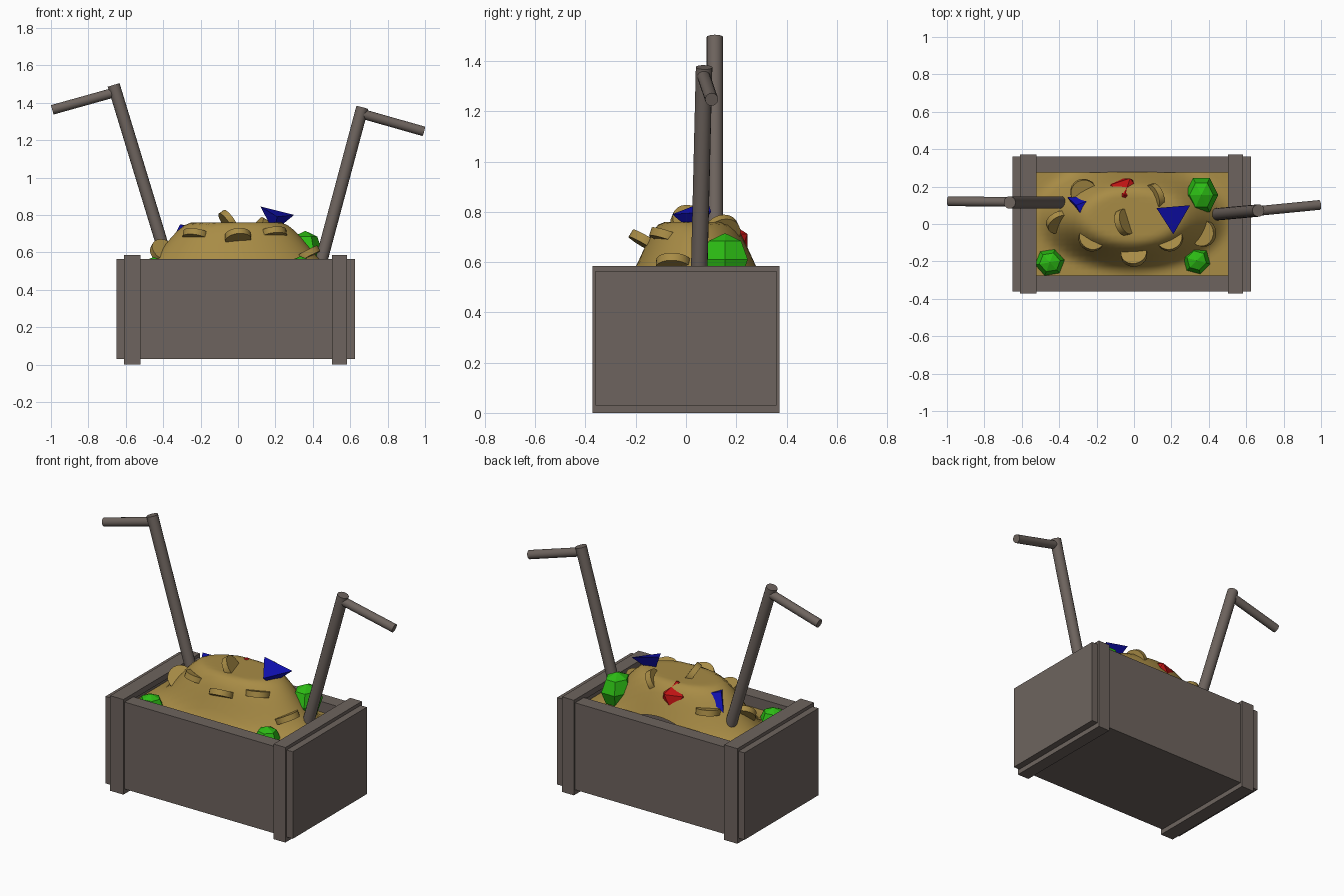
import bpy, bmesh, math
from mathutils import Vector, Matrix

if "Cube" in bpy.data.objects:
    bpy.data.objects.remove(bpy.data.objects["Cube"])


def material(name, rgb):
    m = bpy.data.materials.new(name)
    m.diffuse_color = (*rgb, 1)
    m.use_nodes = True
    m.node_tree.nodes["Principled BSDF"].inputs["Base Color"].default_value = m.diffuse_color
    return m


WOOD = material("grey brown wood", (0.155, 0.127, 0.112))
GOLD = material("gold", (0.39, 0.26, 0.06))
RED = material("red gem", (0.5, 0.006, 0.006))
GREEN = material("green gem", (0.025, 0.5, 0.007))
BLUE = material("blue gem", (0.005, 0.005, 0.45))


def finish(bm, name, mat, smooth=None):
    bmesh.ops.recalc_face_normals(bm, faces=bm.faces)
    me = bpy.data.meshes.new(name)
    bm.to_mesh(me)
    bm.free()
    me.materials.append(mat)
    ob = bpy.data.objects.new(name, me)
    bpy.context.collection.objects.link(ob)
    if smooth:
        bpy.ops.object.select_all(action='DESELECT')
        ob.select_set(True)
        bpy.context.view_layer.objects.active = ob
        bpy.ops.object.shade_smooth_by_angle(angle=math.radians(smooth))
    return ob


def add_box(bm, lo, hi):
    lo, hi = Vector(lo), Vector(hi)
    mat = Matrix.Translation((lo + hi) / 2) @ Matrix.Diagonal((*(hi - lo), 1))
    bmesh.ops.create_cube(bm, size=1, matrix=mat)


def rod(name, a, b, r, mat, sides=16):
    a, b = Vector(a), Vector(b)
    bm = bmesh.new()
    rot = (b - a).to_track_quat('Z', 'Y').to_matrix().to_4x4()
    bmesh.ops.create_cone(bm, cap_ends=True, segments=sides, radius1=r, radius2=r,
                          depth=(b - a).length, matrix=Matrix.Translation((a + b) / 2) @ rot)
    return finish(bm, name, mat, 40)


# open crate: two long walls, two end walls, floor
X0, X1, Y, Z0, Z1, T = -0.65, 0.625, 0.36, 0.03, 0.565, 0.085
bm = bmesh.new()
for s in (-1, 1):
    ya, yb = sorted((s * Y, s * (Y - T)))
    add_box(bm, (X0, ya, Z0), (X1, yb, Z1))
add_box(bm, (X0, -Y + T, Z0), (X0 + T, Y - T, Z1))
add_box(bm, (X1 - T, -Y + T, Z0), (X1, Y - T, Z1))
add_box(bm, (X0 + T, -Y + T, Z0), (X1 - T, Y - T, Z0 + 0.05))
finish(bm, "crate", WOOD)

# square bands wrapped round each end
for name, a, b in (("left_band", -0.61, -0.52), ("right_band", 0.503, 0.583)):
    bm = bmesh.new()
    for s in (-1, 1):
        ya, yb = sorted((s * 0.372, s * 0.335))
        add_box(bm, (a, ya, 0.0), (b, yb, 0.585))
    add_box(bm, (a, -0.335, 0.0), (b, 0.335, 0.035))
    add_box(bm, (a, -0.335, 0.55), (b, 0.335, 0.585))
    finish(bm, name, WOOD)

# heap of gold: flat sheet rising to a flat-topped mound
bm = bmesh.new()
bmesh.ops.create_grid(bm, x_segments=32, y_segments=20, size=1)
for v in bm.verts:
    v.co.x = v.co.x * 0.555 - 0.01
    v.co.y *= 0.278
    r = math.hypot((v.co.x + 0.01) / 0.42, (v.co.y - 0.04) / 0.235)
    t = min(max((1.3 - r) / 0.75, 0), 1)
    v.co.z = 0.5 + 0.26 * t * t * (3 - 2 * t)
finish(bm, "gold_heap", GOLD, 60)

# coins half sunk in the heap: centre, facing direction
COINS = [
    ((-0.40, 0.01, 0.605), (0.35, -0.7, 0.6)),
    ((-0.225, -0.075, 0.69), (0.15, 0.3, 0.93)),
    ((0.0, -0.16, 0.68), (-0.1, 0.5, 0.85)),
    ((0.19, -0.075, 0.70), (-0.12, 0.3, 0.93)),
    ((0.37, -0.05, 0.59), (-0.45, 0.05, 0.88)),
    ((-0.05, 0.01, 0.76), (0.8, 0.25, 0.55)),
    ((0.11, 0.145, 0.72), (-0.8, -0.25, 0.5)),
    ((-0.27, 0.17, 0.65), (0.1, -0.2, 0.95)),
]
for i, (c, n) in enumerate(COINS):
    c, n = Vector(c), Vector(n).normalized()
    rod(f"coin_{i + 1}", c - n * 0.017, c + n * 0.017, 0.07, GOLD, 20)

# red faceted gem
bm = bmesh.new()
bmesh.ops.create_icosphere(bm, subdivisions=1, radius=0.105,
                           matrix=Matrix.Translation((-0.05, 0.155, 0.665)))
finish(bm, "red_gem", RED)

# green cut gems: centre, size, turn
for i, (c, size, turn) in enumerate([
        ((0.36, 0.155, 0.61), (0.09, 0.105, 0.105), 90),
        ((-0.45, -0.205, 0.50), (0.08, 0.075, 0.075), 40),
        ((0.335, -0.195, 0.505), (0.075, 0.075, 0.075), 15)]):
    bm = bmesh.new()
    mat = (Matrix.Translation(c) @ Matrix.Diagonal((*size, 1))
           @ Matrix.Rotation(math.radians(turn), 4, 'Z'))
    bmesh.ops.create_uvsphere(bm, u_segments=6, v_segments=4, radius=1, matrix=mat)
    finish(bm, f"green_gem_{i + 1}", GREEN)

# blue three-sided gems
for i, pts in enumerate([
        [(0.12, 0.085, 0.845), (0.30, 0.10, 0.80), (0.21, -0.055, 0.79), (0.19, 0.04, 0.71)],
        [(-0.357, 0.145, 0.65), (-0.206, 0.14, 0.73), (-0.25, -0.015, 0.73), (-0.31, 0.10, 0.75)]]):
    bm = bmesh.new()
    bmesh.ops.convex_hull(bm, input=[bm.verts.new(p) for p in pts])
    finish(bm, f"blue_gem_{i + 1}", BLUE)

# two leaning poles with short cross handles
rod("left_pole", (-0.35, 0.115, 0.46), (-0.665, 0.115, 1.495), 0.033, WOOD)
rod("left_handle", (-0.66, 0.118, 1.455), (-0.993, 0.122, 1.362), 0.026, WOOD)
rod("right_pole", (0.42, 0.05, 0.46), (0.665, 0.072, 1.375), 0.033, WOOD)
rod("right_handle", (0.665, 0.07, 1.34), (0.993, 0.102, 1.247), 0.026, WOOD)
